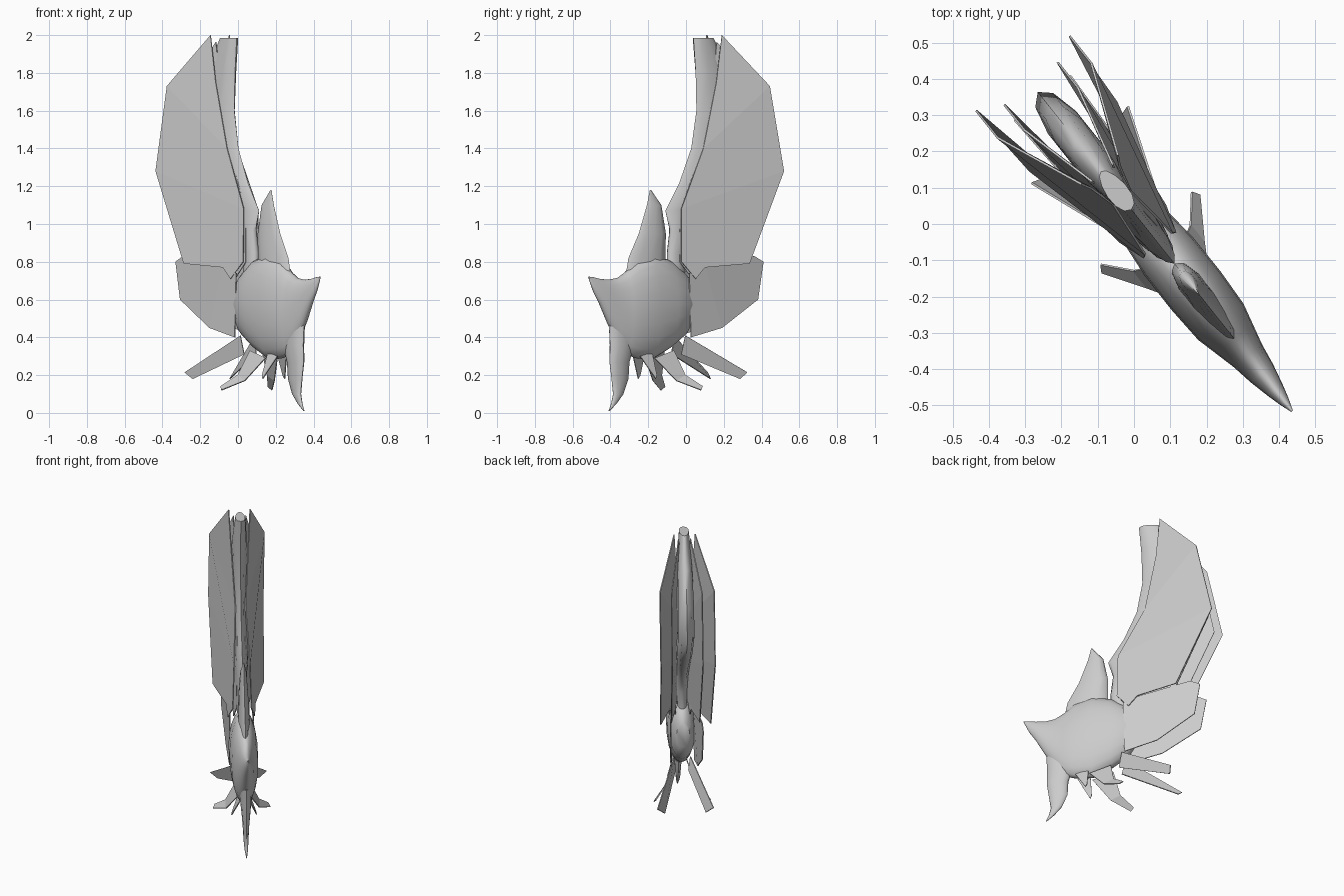
import bpy, bmesh, math
from mathutils import Vector

cube = bpy.data.objects.get("Cube")
if cube:
    bpy.data.objects.remove(cube)

grey = bpy.data.materials.new("pale_grey")
grey.use_nodes = True
COLOUR = (0.6, 0.6, 0.6, 1)
grey.diffuse_color = COLOUR
grey.node_tree.nodes["Principled BSDF"].inputs["Base Color"].default_value = COLOUR

FORWARD = Vector((0.623, -0.782, 0))
SIDE = Vector((0.782, 0.623, 0))
ORIGIN = Vector((0.015, 0.012, 0))


def place(u, v, z):
    """Forward, sideways and height to world position."""
    return ORIGIN + FORWARD * u + SIDE * v + Vector((0, 0, z))


def finish(name, bm, smooth_angle=None):
    bmesh.ops.recalc_face_normals(bm, faces=bm.faces)
    mesh = bpy.data.meshes.new(name)
    bm.to_mesh(mesh)
    bm.free()
    mesh.materials.append(grey)
    obj = bpy.data.objects.new(name, mesh)
    bpy.context.collection.objects.link(obj)
    if smooth_angle:
        bpy.ops.object.select_all(action='DESELECT')
        obj.select_set(True)
        bpy.context.view_layer.objects.active = obj
        bpy.ops.object.shade_smooth_by_angle(angle=math.radians(smooth_angle))
    return obj


def loft(name, rings):
    """Skin a closed tube through rings of equal point count."""
    bm = bmesh.new()
    loops = [[bm.verts.new(place(*p)) for p in ring] for ring in rings]
    n = len(loops[0])
    for a, b in zip(loops, loops[1:]):
        for i in range(n):
            j = (i + 1) % n
            bm.faces.new((a[i], a[j], b[j], b[i]))
    bm.faces.new(loops[0])
    bm.faces.new(loops[-1])
    return finish(name, bm, 60)


def circle(n):
    return [(math.cos(2 * math.pi * i / n), math.sin(2 * math.pi * i / n)) for i in range(n)]


def upright(name, levels, n=12):
    """Loft upward: height, front, back, front half width, back half width."""
    rings = []
    for z, front, back, wf, wb in levels:
        ring = []
        for c, s in circle(n):
            t = (c + 1) / 2
            ring.append((back + (front - back) * t, s * (wb + (wf - wb) * t), z))
        rings.append(ring)
    loft(name, rings)


def plates(name, pairs):
    """Thin bent plate between two edges, made on both sides."""
    for side, label in ((1, "left"), (-1, "right")):
        bm = bmesh.new()
        rows = [[bm.verts.new(place(u, v * side, z)) for u, v, z in pair] for pair in pairs]
        for a, b in zip(rows, rows[1:]):
            bm.faces.new((a[0], a[1], b[1], b[0]))
        obj = finish(label + "_" + name, bm)
        mod = obj.modifiers.new("thickness", 'SOLIDIFY')
        mod.thickness = 0.006
        mod.offset = 0


# Body and pointed snout: forward, low, high, half width
body = [(-0.03, 0.5, 0.68, 0.04), (0.03, 0.41, 0.74, 0.075), (0.13, 0.34, 0.81, 0.085),
        (0.25, 0.28, 0.84, 0.086), (0.36, 0.29, 0.8, 0.08), (0.42, 0.31, 0.75, 0.065),
        (0.48, 0.38, 0.715, 0.05), (0.54, 0.47, 0.705, 0.04), (0.6, 0.58, 0.71, 0.026),
        (0.64, 0.64, 0.718, 0.015), (0.675, 0.715, 0.722, 0.003)]
loft("body", [[(u, c * w, (lo + hi) / 2 + s * (hi - lo) / 2) for c, s in circle(20)]
              for u, lo, hi, w in body])

# Long spike under the head
upright("lower_spike", [(0.01, 0.54, 0.532, 0.002, 0.002), (0.05, 0.52, 0.485, 0.01, 0.01),
                        (0.1, 0.508, 0.44, 0.015, 0.015), (0.18, 0.52, 0.405, 0.018, 0.02),
                        (0.27, 0.533, 0.4, 0.024, 0.028), (0.36, 0.53, 0.37, 0.03, 0.04),
                        (0.52, 0.54, 0.36, 0.03, 0.05)])

# Fin on top of the head
upright("head_fin", [(0.7, 0.43, 0.15, 0.035, 0.05), (0.82, 0.405, 0.155, 0.02, 0.045),
                     (0.95, 0.335, 0.155, 0.015, 0.04), (1.1, 0.28, 0.185, 0.01, 0.025),
                     (1.18, 0.26, 0.252, 0.002, 0.002)])

# Tall central crest
upright("central_crest", [(0.7, 0.14, 0.03, 0.03, 0.03), (0.85, 0.14, 0.03, 0.03, 0.035),
                          (0.97, 0.125, -0.03, 0.03, 0.04), (1.07, 0.155, -0.12, 0.03, 0.05),
                          (1.22, 0.06, -0.3, 0.03, 0.06), (1.4, -0.02, -0.45, 0.035, 0.065),
                          (1.6, -0.055, -0.4, 0.04, 0.06), (1.8, -0.05, -0.28, 0.04, 0.05),
                          (1.985, -0.035, -0.17, 0.035, 0.025)])

# Large outer wing plates, front edge to back edge
wing = [((0.014, 0.08, 0.71), (-0.043, 0.087, 0.77)),
        ((0.09, 0.055, 0.8), (-0.293, 0.152, 0.79)),
        ((0.085, 0.047, 1.08), (-0.516, 0.165, 1.28)),
        ((-0.078, 0.03, 1.4), (-0.42, 0.165, 1.73)),
        ((-0.15, 0.05, 1.75), (-0.176, 0.064, 2.0))]
plates("outer_wing", wing)

# Narrower wing plates between crest and outer wings
plates("inner_wing", [[(u * 0.93, v * 0.57, 0.8 + (z - 0.8) * 0.97) for u, v, z in pair]
                      for pair in wing])

# Lower side fins sweeping back
plates("side_fin", [((0.05, 0.07, 0.74), (0.04, 0.072, 0.4)),
                    ((-0.05, 0.08, 0.77), (-0.163, 0.081, 0.45)),
                    ((-0.37, 0.095, 0.83), (-0.396, 0.094, 0.6)),
                    ((-0.43, 0.098, 0.8), (-0.425, 0.097, 0.77))])

# Long trailing feathers below
plates("long_feather", [((0.06, 0.05, 0.41), (0.08, 0.04, 0.31)),
                        ((-0.264, 0.17, 0.215), (-0.25, 0.125, 0.18))])

# Short splayed feathers under the belly
plates("belly_feather", [((0.13, 0.04, 0.33), (0.26, 0.04, 0.29)),
                         ((0.1, 0.1, 0.2), (0.16, 0.1, 0.17)),
                         ((0.03, 0.16, 0.14), (0.05, 0.172, 0.12))])
plates("small_feather", [((0.27, 0.03, 0.32), (0.35, 0.03, 0.3)),
                         ((0.27, 0.07, 0.2), (0.28, 0.075, 0.18))])
